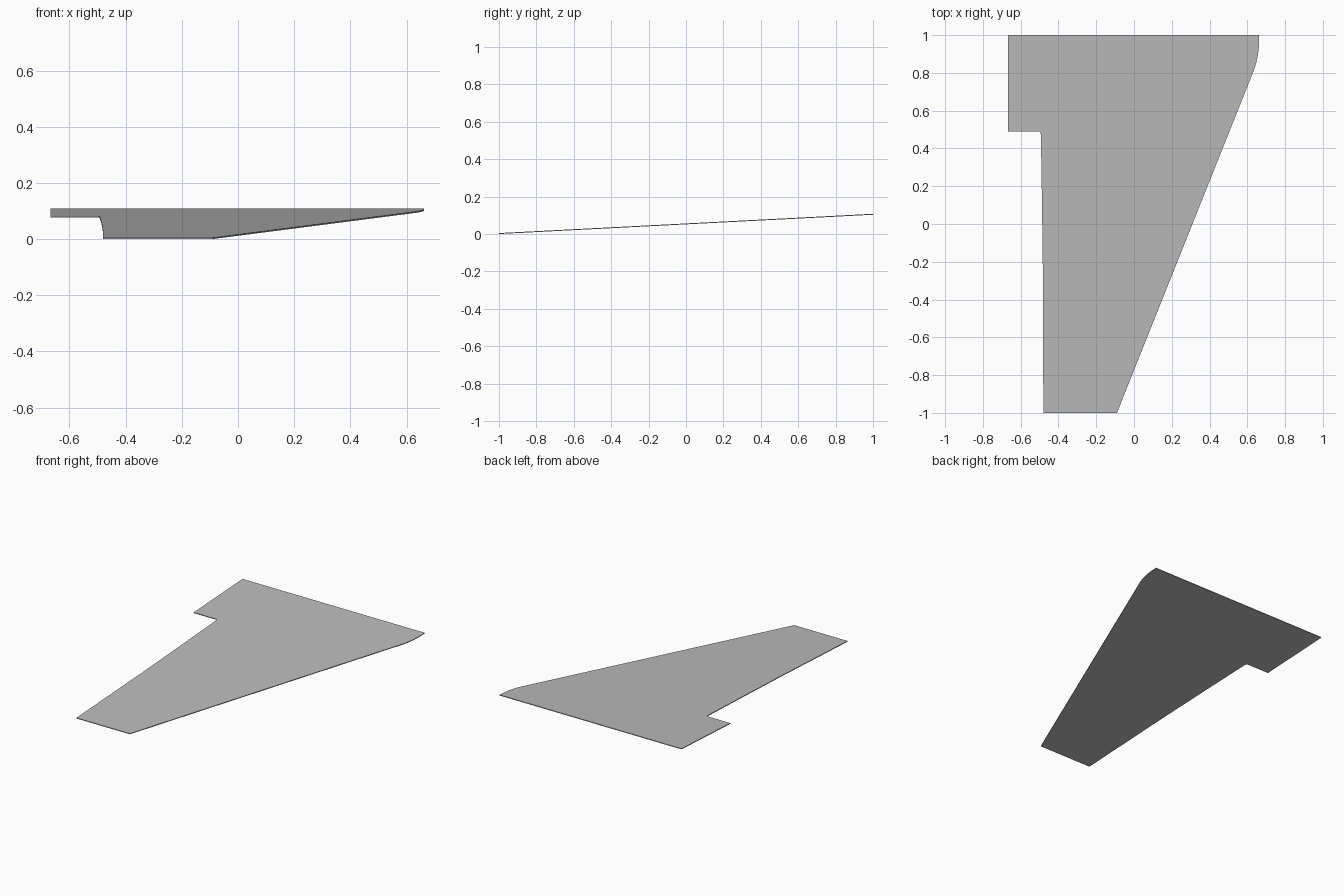
import bpy
import bmesh

if "Cube" in bpy.data.objects:
    bpy.data.objects.remove(bpy.data.objects["Cube"], do_unlink=True)

THICKNESS = 0.005
Z_TIP, Z_ROOT = 0.0, 0.103

# Flat grey paint
grey = bpy.data.materials.new("light_grey")
grey.use_nodes = True
colour = (0.5, 0.5, 0.5, 1)
grey.diffuse_color = colour
grey.node_tree.nodes["Principled BSDF"].inputs["Base Color"].default_value = colour

# Wing outline seen from above, counter-clockwise from the rear root corner
outline = [
    (-0.667, 1), (-0.667, 0.49), (-0.505, 0.49), (-0.497, 0.487), (-0.493, 0.475),
    (-0.487, 0.1), (-0.482, -0.3), (-0.48, -1), (-0.09, -1), (0.635, 0.815),
    (0.648, 0.855), (0.657, 0.9), (0.662, 0.95), (0.663, 1),
]


def underside(y):
    """Height of the sloping lower skin."""
    return Z_TIP + (Z_ROOT - Z_TIP) * (y + 1) / 2


# Thin wing panel, extruded straight up from its lower skin
bm = bmesh.new()
lower = bm.faces.new([bm.verts.new((x, y, underside(y))) for x, y in outline])
upper = bmesh.ops.extrude_face_region(bm, geom=[lower], use_keep_orig=True)
for item in upper["geom"]:
    if isinstance(item, bmesh.types.BMVert):
        item.co.z += THICKNESS
bmesh.ops.recalc_face_normals(bm, faces=bm.faces)

mesh = bpy.data.meshes.new("wing_panel")
bm.to_mesh(mesh)
bm.free()
mesh.materials.append(grey)
wing = bpy.data.objects.new("wing_panel", mesh)
bpy.context.collection.objects.link(wing)
